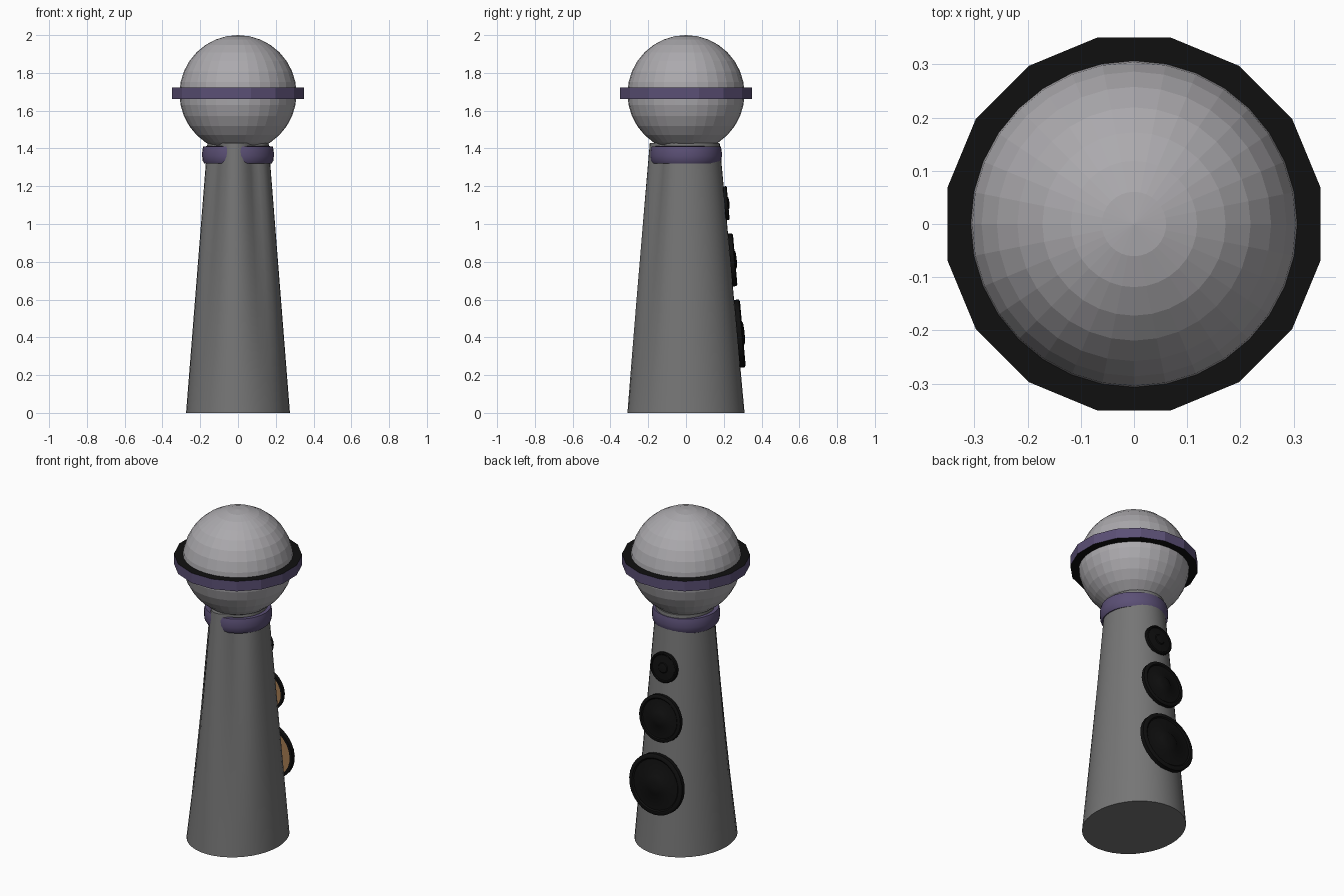
import bpy, bmesh, math

if "Cube" in bpy.data.objects:
    bpy.data.objects.remove(bpy.data.objects["Cube"])


def mat(name, c):
    m = bpy.data.materials.new(name)
    m.diffuse_color = (*c, 1)
    m.use_nodes = True
    m.node_tree.nodes["Principled BSDF"].inputs["Base Color"].default_value = m.diffuse_color
    return m


PALE = mat("pale_grey", (0.41, 0.40, 0.42))
GREY = mat("mid_grey", (0.18, 0.18, 0.18))
PURPLE = mat("dusky_purple", (0.105, 0.08, 0.18))
BLACK = mat("black", (0.005, 0.005, 0.005))
TAN = mat("tan", (0.45, 0.24, 0.10))


def finish(bm, name, mats, smooth=None):
    bmesh.ops.remove_doubles(bm, verts=bm.verts, dist=1e-5)
    bmesh.ops.recalc_face_normals(bm, faces=bm.faces)
    me = bpy.data.meshes.new(name)
    bm.to_mesh(me)
    bm.free()
    ob = bpy.data.objects.new(name, me)
    bpy.context.collection.objects.link(ob)
    for m in mats:
        me.materials.append(m)
    if smooth:
        bpy.context.view_layer.objects.active = ob
        ob.select_set(True)
        bpy.ops.object.shade_smooth_by_angle(angle=math.radians(smooth))
        ob.select_set(False)
    return ob


def loft(name, rings, mats, smooth=None, closed=False, rule=None):
    """Skin a list of point rings; cap the ends unless it is a closed tube."""
    bm = bmesh.new()
    vs = [[bm.verts.new(p) for p in r] for r in rings]
    n = len(vs[0])
    for k in range(len(vs) if closed else len(vs) - 1):
        a, b = vs[k], vs[(k + 1) % len(vs)]
        for i in range(n):
            j = (i + 1) % n
            bm.faces.new((a[i], a[j], b[j], b[i]))
    if not closed:
        bm.faces.new(vs[0])
        bm.faces.new(vs[-1])
    bmesh.ops.recalc_face_normals(bm, faces=bm.faces)
    if rule:
        for f in bm.faces:
            f.material_index = rule(f)
    return finish(bm, name, mats, smooth)


def circle(r, z, n, off=0.0):
    return [(r * math.cos(math.tau * (i + off) / n),
             r * math.sin(math.tau * (i + off) / n), z) for i in range(n)]


# head: faceted ball
bm = bmesh.new()
bmesh.ops.create_uvsphere(bm, u_segments=32, v_segments=16, radius=0.31)
finish(bm, "head", [PALE]).location = (0, 0, 1.69)

# head band: sixteen-sided disc, purple rim with black top and underside
loft("head_band", [circle(0.357, 1.662, 16, 0.5), circle(0.357, 1.723, 16, 0.5)],
     [PURPLE, BLACK], rule=lambda f: 1 if abs(f.normal.z) > 0.5 else 0)


# robe: tapered oval column with a front ridge and hollows beside it
def robe_ring(z, n=40):
    t = z / 1.43
    pts = []
    for i in range(n):
        a = math.tau * i / n
        rx = 0.275 + (0.162 - 0.275) * t
        ry = 0.31 + (0.178 - 0.31) * t
        d = abs((a - math.radians(262) + math.pi) % math.tau - math.pi)
        s = 1 - 0.17 * t * math.exp(-((d - 0.75) / 0.3) ** 2)
        s += 0.09 * t * math.exp(-(d / 0.28) ** 2)
        pts.append((rx * s * math.cos(a), ry * s * math.sin(a), z))
    return pts


loft("robe", [robe_ring(1.43 * k / 8) for k in range(9)], [GREY], smooth=40)

# collar: rounded purple tube
collar = [(0.15, 1.325), (0.178, 1.32), (0.187, 1.335), (0.19, 1.36),
          (0.189, 1.39), (0.184, 1.41), (0.165, 1.412), (0.15, 1.40)]
loft("collar", [circle(r, z, 32) for r, z in collar], [PURPLE],
     smooth=50, closed=True)

# back discs: black dished plates with tan undersides
for name, r, y, z in (("large", 0.18, 0.285, 0.42), ("medium", 0.14, 0.247, 0.81),
                      ("small", 0.09, 0.213, 1.11)):
    h = 0.06 * r + 0.005
    prof = [(0.9 * r, -h), (r, -h), (r, h * 0.6), (0.94 * r, h), (0.87 * r, h),
            (0.83 * r, h * 0.6), (0.35 * r, h), (0.3 * r, h * 1.4), (0.08 * r, h * 1.6)]
    ob = loft(name + "_back_disc", [circle(a, b, 28) for a, b in prof],
              [BLACK, TAN], smooth=35,
              rule=lambda f: 1 if f.normal.z < -0.9 and len(f.verts) > 4 else 0)
    ob.location = (0, y, z)
    ob.rotation_euler = (math.radians(-85), 0, 0)
